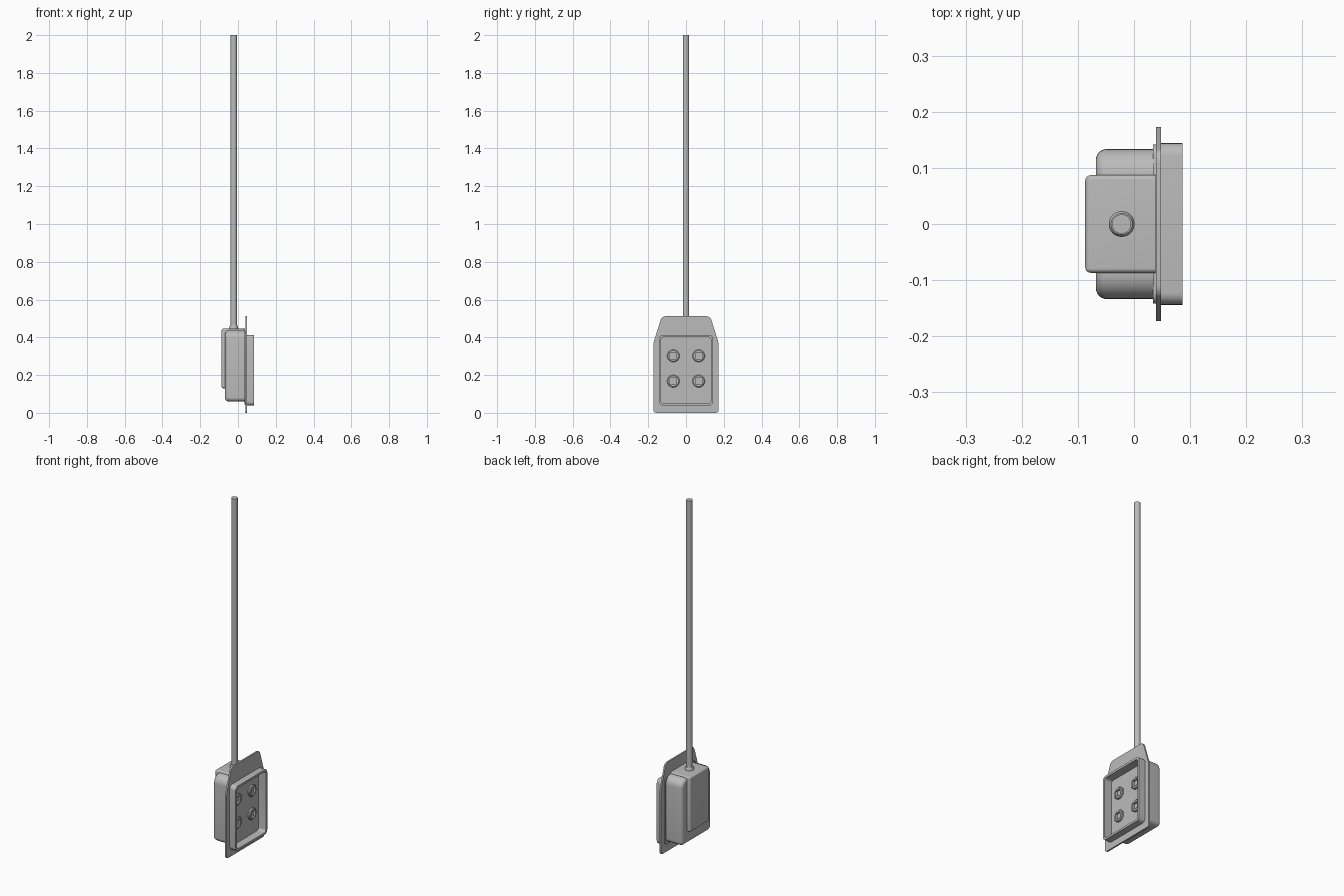
import bpy, bmesh, math
from mathutils import Vector

cube = bpy.data.objects.get("Cube")
if cube:
    bpy.data.objects.remove(cube, do_unlink=True)

grey = bpy.data.materials.new("plain grey")
grey.use_nodes = True
grey.diffuse_color = (0.5, 0.5, 0.5, 1)
grey.node_tree.nodes["Principled BSDF"].inputs["Base Color"].default_value = (0.5, 0.5, 0.5, 1)
parts = []


def rounded(corners, steps=6):
    """Outline of (y, z, cut) corners, each replaced by an arc."""
    out = []
    for i, (y, z, cut) in enumerate(corners):
        p = Vector((y, z))
        a = (Vector(corners[i - 1][:2]) - p).normalized()
        b = (Vector(corners[(i + 1) % len(corners)][:2]) - p).normalized()
        w = math.sqrt(max(0, (1 - a.dot(b)) / 2))
        for s in range(steps + 1):
            t = s / steps
            k0, k1, k2 = (1 - t) ** 2, 2 * t * (1 - t) * w, t * t
            out.append((k0 * (p + a * cut) + k1 * p + k2 * (p + b * cut)) / (k0 + k1 + k2))
    return out


def box(hw, z0, z1, low, high=None, cy=0.0):
    """Rounded rectangle with separate lower and upper corner radii."""
    high = low if high is None else high
    return rounded([(cy - hw, z0, low), (cy + hw, z0, low),
                    (cy + hw, z1, high), (cy - hw, z1, high)])


def finish(bm, name):
    bmesh.ops.remove_doubles(bm, verts=bm.verts[:], dist=1e-5)
    bmesh.ops.recalc_face_normals(bm, faces=bm.faces[:])
    mesh = bpy.data.meshes.new(name)
    bm.to_mesh(mesh)
    bm.free()
    mesh.materials.append(grey)
    obj = bpy.data.objects.new(name, mesh)
    bpy.context.collection.objects.link(obj)
    parts.append(obj)


def loft(name, rings, hollow=False):
    """Skin (x, outline) rings; hollow joins the last ring to the first."""
    bm = bmesh.new()
    loops = [[bm.verts.new((x, p.x, p.y)) for p in pts] for x, pts in rings]
    pairs = list(zip(loops, loops[1:]))
    if hollow:
        pairs.append((loops[-1], loops[0]))
    else:
        bm.faces.new(loops[0])
        bm.faces.new(loops[-1])
    for a, b in pairs:
        for i in range(len(a)):
            j = (i + 1) % len(a)
            bm.faces.new((a[i], a[j], b[j], b[i]))
    finish(bm, name)


def frame(name, x0, x1, outer, inner):
    loft(name, [(x0, outer), (x1, outer), (x1, inner), (x0, inner)], True)


def shell(name, x0, x1, hw, z0, z1, low, high, edge):
    """Block whose edge at x0 is rounded."""
    rings = []
    for s in range(7):
        t = s / 6 * math.pi / 2
        d = edge * (1 - math.sin(t))
        rings.append((x0 + edge * (1 - math.cos(t)),
                      box(hw - d, z0 + d, z1 - d, max(low - d, 0.001), max(high - d, 0.001))))
    loft(name, rings + [(x1, box(hw, z0, z1, low, high))])


def lathe(name, profile, x, segments=32):
    """Upright turned part from (radius, z) points."""
    bm = bmesh.new()
    loops = [[bm.verts.new((x + r * math.cos(2 * math.pi * i / segments),
                            r * math.sin(2 * math.pi * i / segments), z))
              for i in range(segments)] for r, z in profile]
    bm.faces.new(loops[0])
    bm.faces.new(loops[-1])
    for a, b in zip(loops, loops[1:]):
        for i in range(segments):
            j = (i + 1) % segments
            bm.faces.new((a[i], a[j], b[j], b[i]))
    finish(bm, name)


# Housing and its raised central cover
shell("housing", -0.068, 0.036, 0.134, 0.06, 0.438, 0.022, 0.046, 0.02)
shell("central_cover", -0.087, 0.038, 0.087, 0.13, 0.446, 0.01, 0.008, 0.01)

# Floor of the recess, also the lip behind the mounting plate
loft("recess_floor", [(0.034, box(0.142, 0.045, 0.43, 0.02)),
                      (0.0395, box(0.142, 0.045, 0.43, 0.02))])

# Mounting plate with a tapered top and an opening
plate = rounded([(-0.173, 0, 0.015), (0.173, 0, 0.015), (0.173, 0.37, 0.02),
                 (0.128, 0.512, 0.02), (-0.128, 0.512, 0.02), (-0.173, 0.37, 0.02)])
opening = rounded([(-0.132, 0.05, 0.015), (0.132, 0.05, 0.015), (0.132, 0.3, 0.01),
                   (0.132, 0.401, 0.015), (-0.132, 0.401, 0.015), (-0.132, 0.3, 0.01)])
frame("mounting_plate", 0.039, 0.048, plate, opening)

# Raised rim around the opening
frame("rim", 0.046, 0.086, box(0.144, 0.038, 0.413, 0.022), box(0.132, 0.05, 0.401, 0.015))

# Four round bosses with square sockets
for row, z in (("lower", 0.168), ("upper", 0.302)):
    for side, y in (("front", -0.067), ("back", 0.067)):
        r, s = 0.033, 0.0175
        outer = box(r, z - r, z + r, r, cy=y)
        top = box(r - 0.004, z - r + 0.004, z + r - 0.004, r - 0.004, cy=y)
        socket = box(s, z - s, z + s, 0.002, cy=y)
        loft(f"{row}_{side}_boss", [(0.039, outer), (0.047, outer), (0.051, top),
                                    (0.051, socket), (0.039, socket)], True)

# Collar and long rod
lathe("collar", [(0.023, 0.435), (0.023, 0.457), (0.019, 0.463)], -0.022)
lathe("rod", [(0.017, 0.44), (0.017, 2.0)], -0.022)

# Smooth the curved surfaces, keep the edges crisp
bpy.ops.object.select_all(action='DESELECT')
for obj in parts:
    obj.select_set(True)
bpy.context.view_layer.objects.active = parts[0]
bpy.ops.object.shade_smooth_by_angle(angle=math.radians(35))
